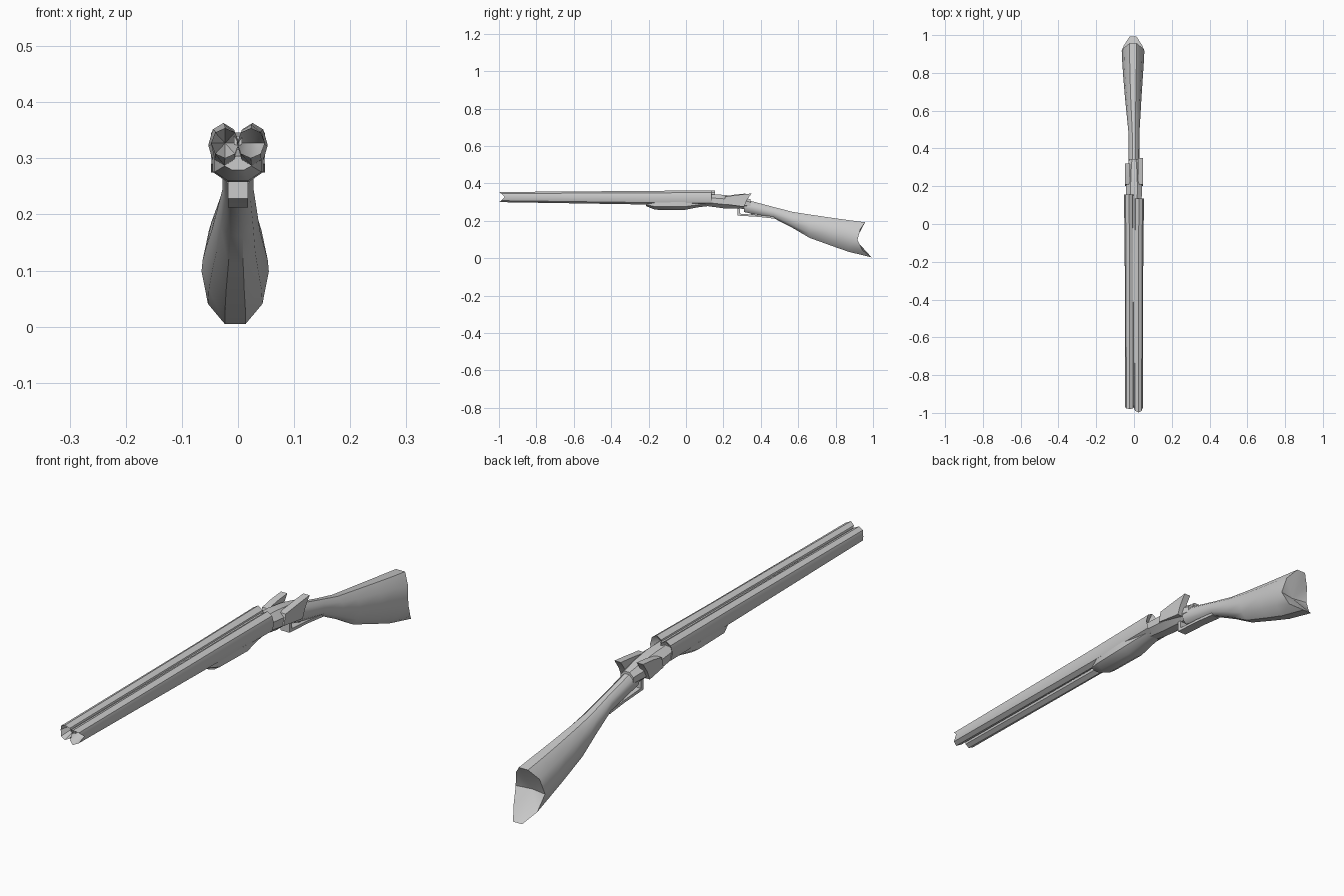
import bpy, bmesh, math

if "Cube" in bpy.data.objects:
    bpy.data.objects.remove(bpy.data.objects["Cube"])


def finish(name, bm, angle=40):
    bmesh.ops.recalc_face_normals(bm, faces=bm.faces[:])
    mesh = bpy.data.meshes.new(name)
    bm.to_mesh(mesh)
    bm.free()
    ob = bpy.data.objects.new(name, mesh)
    bpy.context.collection.objects.link(ob)
    bpy.ops.object.select_all(action='DESELECT')
    ob.select_set(True)
    bpy.context.view_layer.objects.active = ob
    bpy.ops.object.shade_smooth_by_angle(angle=math.radians(angle))
    return ob


def loft(name, sections, sides=8, turn=0.0, start=0.0, end=0.0, shift=None, angle=40):
    """Sections are (y, x centre, bottom z, top z, half width); start/end move cap centres along y."""
    bm = bmesh.new()
    rings = []
    for k, (y, xc, z0, z1, rx) in enumerate(sections):
        ring = []
        for i in range(sides):
            a = turn + 2 * math.pi * i / sides
            dy = shift(k, a) if shift else 0
            ring.append(bm.verts.new((xc + rx * math.cos(a), y + dy,
                                      (z0 + z1) / 2 + (z1 - z0) / 2 * math.sin(a))))
        rings.append(ring)
    for r0, r1 in zip(rings, rings[1:]):
        for i in range(sides):
            j = (i + 1) % sides
            bm.faces.new((r0[i], r0[j], r1[j], r1[i]))
    for ring, sec, off in ((rings[0], sections[0], start), (rings[-1], sections[-1], end)):
        c = bm.verts.new((sec[1], sec[0] + off, (sec[2] + sec[3]) / 2))
        for i in range(sides):
            bm.faces.new((ring[i], ring[(i + 1) % sides], c))
    return finish(name, bm, angle)


def slab(name, outline, x0, x1):
    """Extrude a (y, z) outline across x."""
    bm = bmesh.new()
    f = bm.faces.new([bm.verts.new((x0, y, z)) for y, z in outline])
    new = bmesh.ops.extrude_face_region(bm, geom=[f])['geom']
    for v in new:
        if isinstance(v, bmesh.types.BMVert):
            v.co.x = x1
    return finish(name, bm, 30)


# Stock with a hollowed butt: heel and toe reach back past the middle
def butt(k, a):
    s = math.sin(a)
    return s * s * (0.045 if s > 0 else 0.083) if k == 6 else 0

loft("stock", [(0.31, 0, 0.245, 0.318, 0.028), (0.47, 0, 0.212, 0.275, 0.028),
               (0.57, -0.002, 0.16, 0.250, 0.036), (0.66, -0.004, 0.106, 0.237, 0.043),
               (0.78, -0.005, 0.062, 0.220, 0.052), (0.87, -0.005, 0.03, 0.208, 0.058),
               (0.917, -0.005, 0.0, 0.197, 0.060)],
     sides=10, turn=math.pi / 10 * 0, shift=butt, end=-0.01)

# Twin barrels, side by side, with ragged muzzles and tapered bores
for side, label, back in ((-1, "left", 0.155), (1, "right", 0.135)):
    def ragged(k, a, side=side):
        if k == 0:
            return -0.03 * abs(math.sin(a)) if side > 0 else -0.012 * abs(math.sin(a))
        return 0

    loft(label + "_barrel", [(-0.968, side * 0.023, 0.300, 0.354, 0.025),
                             (-0.2, side * 0.024, 0.287, 0.360, 0.025),
                             (back, side * 0.026, 0.284, 0.363, 0.027)],
         sides=8, shift=ragged, start=0.1, end=-0.03)

# Rib between the barrels
slab("barrel_rib", [(-0.96, 0.324), (0.14, 0.32), (0.14, 0.346), (-0.96, 0.34)], -0.007, 0.007)

# Fore-end grip under the barrels
loft("fore_end", [(-0.215, 0, 0.278, 0.305, 0.026), (-0.165, 0, 0.257, 0.318, 0.045),
                  (-0.01, 0, 0.255, 0.322, 0.049), (0.06, 0, 0.270, 0.318, 0.040),
                  (0.14, 0, 0.280, 0.315, 0.032)], sides=8, turn=math.pi / 8)

# Receiver block
loft("receiver", [(0.115, 0, 0.276, 0.345, 0.043), (0.2, 0, 0.264, 0.342, 0.047),
                  (0.28, 0, 0.262, 0.332, 0.040), (0.345, 0, 0.262, 0.318, 0.028)],
     sides=8, turn=math.pi / 8, angle=25)

# Side plates with hammers leaning back
for side, label, dy in ((-1, "left", -0.03), (1, "right", 0.0)):
    slab(label + "_hammer", [(0.2, 0.29), (0.31 + dy, 0.275), (0.325 + dy, 0.31),
                             (0.35 + dy, 0.346), (0.29 + dy, 0.34), (0.21, 0.33)],
         side * 0.022, side * 0.048)

# Trigger and its guard strap
slab("trigger", [(0.335, 0.27), (0.365, 0.27), (0.36, 0.232), (0.35, 0.232)], -0.005, 0.005)
slab("trigger_guard", [(0.275, 0.268), (0.275, 0.228), (0.39, 0.221), (0.47, 0.212),
                       (0.47, 0.222), (0.39, 0.231), (0.29, 0.238), (0.29, 0.268)], -0.018, 0.018)
